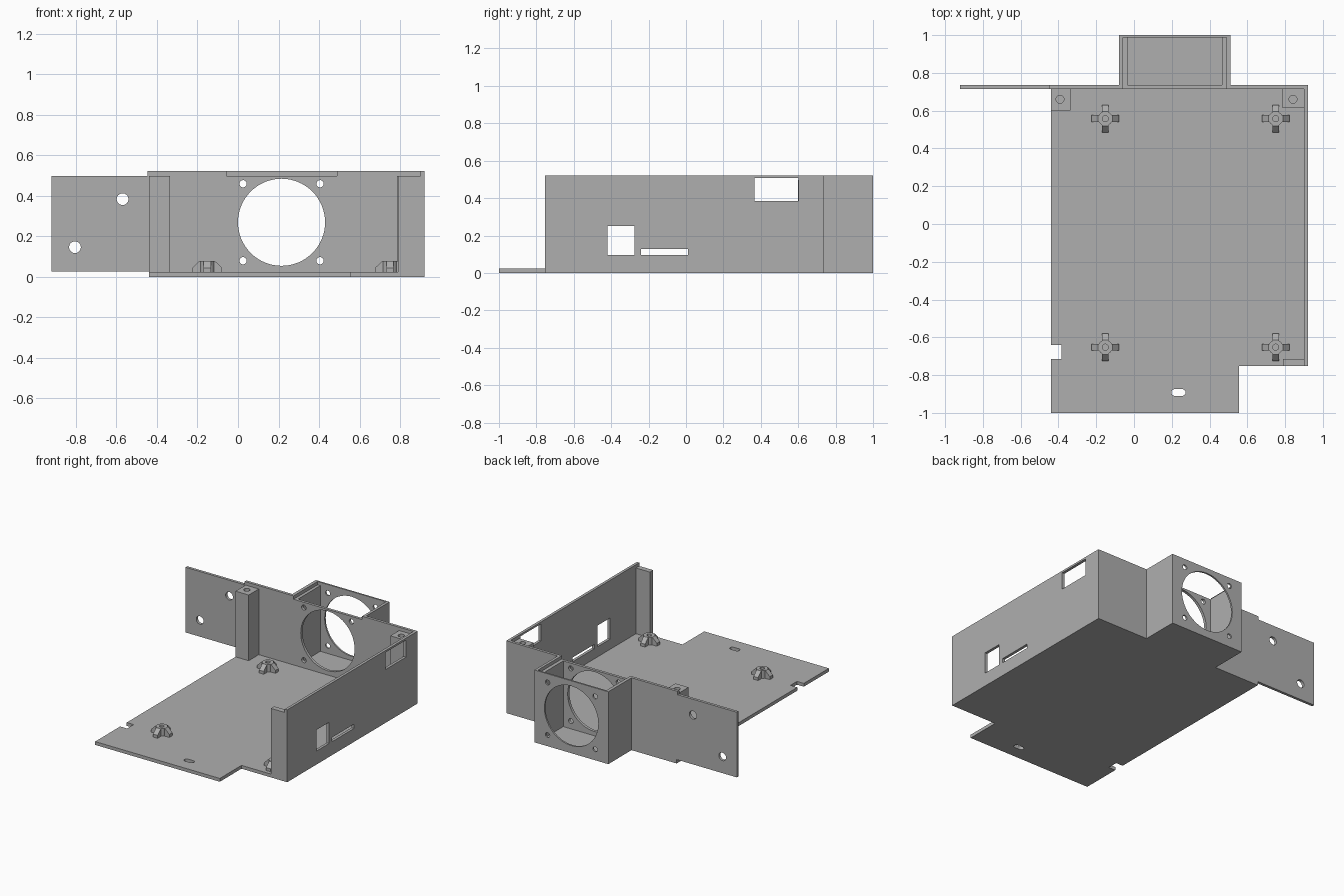
import bpy, bmesh
from math import cos, sin, pi

if "Cube" in bpy.data.objects:
    bpy.data.objects.remove(bpy.data.objects["Cube"], do_unlink=True)

grey = bpy.data.materials.new("plain grey")
grey.use_nodes = True
COLOUR = (0.43, 0.43, 0.43, 1)
grey.diffuse_color = COLOUR
grey.node_tree.nodes["Principled BSDF"].inputs["Base Color"].default_value = COLOUR

TOP, LEDGE, FLOOR = 0.522, 0.498, 0.024
BACK_IN, BACK_OUT = 0.715, 0.735
FAN_X, FAN_Z = 0.215, 0.27


def prism(name, outline, axis, lo, hi):
    """Extrude a 2D outline along an axis from lo to hi."""
    place = {"x": lambda a, b, d: (d, a, b),
             "y": lambda a, b, d: (a, d, b),
             "z": lambda a, b, d: (a, b, d)}[axis]
    bm = bmesh.new()
    rings = [[bm.verts.new(place(a, b, d)) for a, b in outline] for d in (lo, hi)]
    n = len(outline)
    for ring in rings:
        bm.faces.new(ring)
    for i in range(n):
        j = (i + 1) % n
        bm.faces.new((rings[0][i], rings[0][j], rings[1][j], rings[1][i]))
    bmesh.ops.recalc_face_normals(bm, faces=bm.faces)
    mesh = bpy.data.meshes.new(name)
    bm.to_mesh(mesh)
    bm.free()
    mesh.materials.append(grey)
    ob = bpy.data.objects.new(name, mesh)
    bpy.context.collection.objects.link(ob)
    return ob


def rect(a0, a1, b0, b1):
    return [(a0, b0), (a1, b0), (a1, b1), (a0, b1)]


def circle(a, b, r, n=32):
    return [(a + r * cos(2 * pi * i / n), b + r * sin(2 * pi * i / n)) for i in range(n)]


def cut(ob, cutters):
    """Subtract prisms (outline, axis, lo, hi) and bake the result."""
    tools = [prism("cutter", *c) for c in cutters]
    for tool in tools:
        tool.hide_render = True
        mod = ob.modifiers.new("cut", "BOOLEAN")
        mod.operation, mod.solver, mod.object = "DIFFERENCE", "EXACT", tool
    bpy.context.view_layer.update()
    graph = bpy.context.evaluated_depsgraph_get()
    mesh = bpy.data.meshes.new_from_object(ob.evaluated_get(graph))
    ob.modifiers.clear()
    ob.data = mesh
    for tool in tools:
        bpy.data.objects.remove(tool, do_unlink=True)


# Floor plate with tongue, edge notch and oblong slot
floor = prism("floor_plate", [
    (-0.44, -1), (0.555, -1), (0.555, -0.753), (0.9, -0.753), (0.9, BACK_IN),
    (-0.44, BACK_IN), (-0.44, -0.64), (-0.385, -0.64), (-0.385, -0.715), (-0.44, -0.715)],
    "z", 0, FLOOR)
slot = [(0.235 + s * (0.02 + 0.018 * cos(t)), -0.892 + s * 0.018 * sin(t))
        for s in (1, -1) for t in [-pi / 2 + pi * i / 8 for i in range(9)]]
cut(floor, [(slot, "z", -0.1, 0.1)])

# Side wall with connector windows
side = prism("left_wall", rect(-0.753, BACK_OUT, 0, TOP), "x", 0.9, 0.92)
cut(side, [(rect(*w), "x", 0.8, 1) for w in (
    (-0.42, -0.275, 0.097, 0.25), (-0.24, 0.01, 0.097, 0.128), (0.365, 0.602, 0.385, 0.508))])

# Fan opening and its four screw holes
fan_holes = [(circle(FAN_X, FAN_Z, 0.215, 64), "y", 0.6, 1.1)]
fan_holes += [(circle(FAN_X + sx * 0.19, FAN_Z + sz * 0.19, 0.018, 24), "y", 0.6, 1.1)
              for sx in (-1, 1) for sz in (-1, 1)]

# Back wall with side extension and lid recess
back = prism("back_wall", [
    (-0.92, 0.028), (-0.44, 0.028), (-0.44, 0), (0.9, 0), (0.9, TOP), (0.49, TOP),
    (0.49, LEDGE), (-0.057, LEDGE), (-0.057, TOP), (-0.447, TOP), (-0.447, LEDGE),
    (-0.92, LEDGE)], "y", BACK_IN, BACK_OUT)
cut(back, fan_holes + [(circle(x, z, 0.029), "y", 0.6, 1.1)
                       for x, z in ((-0.57, 0.384), (-0.805, 0.147))])

# Fan housing, open at the top with a stepped rim
housing = prism("fan_housing", rect(-0.08, 0.51, 0, TOP), "y", BACK_OUT, 1)
cut(housing, [(rect(-0.035, 0.465, 0.6, 0.988), "z", FLOOR, 0.6),
              (rect(-0.057, 0.49, 0.6, 0.988), "z", LEDGE, 0.6)] + fan_holes)

# Corner posts for the lid screws
for name, x0, x1, y0, hx in (("back_right_post", -0.44, -0.335, 0.6, -0.392),
                             ("back_left_post", 0.785, 0.9, 0.615, 0.842)):
    post = prism(name, rect(x0, x1, y0, BACK_IN), "z", FLOOR, LEDGE)
    cut(post, [(circle(hx, 0.66, 0.021, 24), "z", 0.3, 0.6)])
prism("front_left_post", rect(0.79, 0.9, -0.753, -0.715), "z", FLOOR, LEDGE)

# Board standoffs: drilled round post with four sloped ribs
PEG_TOP = 0.08
for x in (-0.152, 0.75):
    for y in (-0.652, 0.558):
        peg = prism("standoff", circle(x, y, 0.038, 24), "z", FLOOR, PEG_TOP)
        cut(peg, [(circle(x, y, 0.016, 24), "z", FLOOR + 0.005, 0.2)])
        for s in (-1, 1):
            for axis, c, other in (("y", x, y), ("x", y, x)):
                rib = [(c + s * r, z) for r, z in (
                    (0.03, FLOOR), (0.073, FLOOR), (0.073, 0.045), (0.038, PEG_TOP - 0.001),
                    (0.03, PEG_TOP - 0.001))]
                prism("standoff_rib", rib, axis, other - 0.018, other + 0.018)
